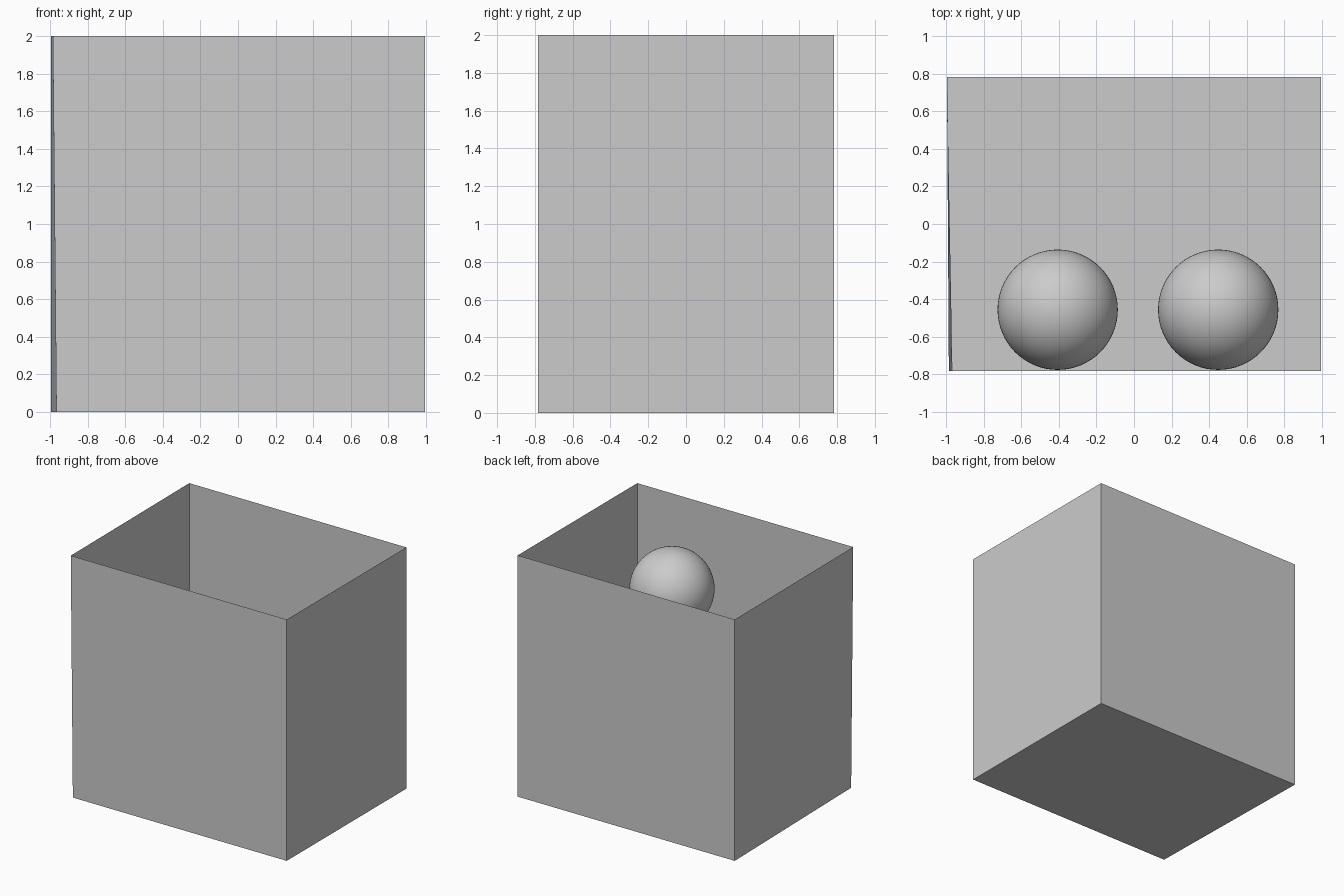
import bpy, bmesh

if "Cube" in bpy.data.objects:
    bpy.data.objects.remove(bpy.data.objects["Cube"])

W, D, H = 0.995, 0.783, 2.0   # half width, half depth, height


def add_object(name, bm):
    mesh = bpy.data.meshes.new(name)
    bm.to_mesh(mesh)
    bm.free()
    obj = bpy.data.objects.new(name, mesh)
    bpy.context.collection.objects.link(obj)
    return obj


# Thin open-topped box; the left wall leans in slightly towards the front
bm = bmesh.new()
left = -W
bottom = [bm.verts.new(p) for p in [(-0.966, -D, 0), (W, -D, 0), (W, D, 0), (left, D, 0)]]
top = [bm.verts.new(p) for p in [(-0.985, -D, H), (W, -D, H), (W, D, H), (left, D, H)]]
bm.faces.new(bottom)
for i in range(4):
    j = (i + 1) % 4
    bm.faces.new((bottom[j], bottom[i], top[i], top[j]))
add_object("open_box", bm)


# Two smooth balls touching the front wall at different heights
def ball(name, x, z, r=0.32):
    bm = bmesh.new()
    bmesh.ops.create_uvsphere(bm, u_segments=64, v_segments=32, radius=r)
    for f in bm.faces:
        f.smooth = True
    add_object(name, bm).location = (x, -0.456, z)


ball("left_ball", -0.406, 0.75)
ball("right_ball", 0.448, 1.397)
